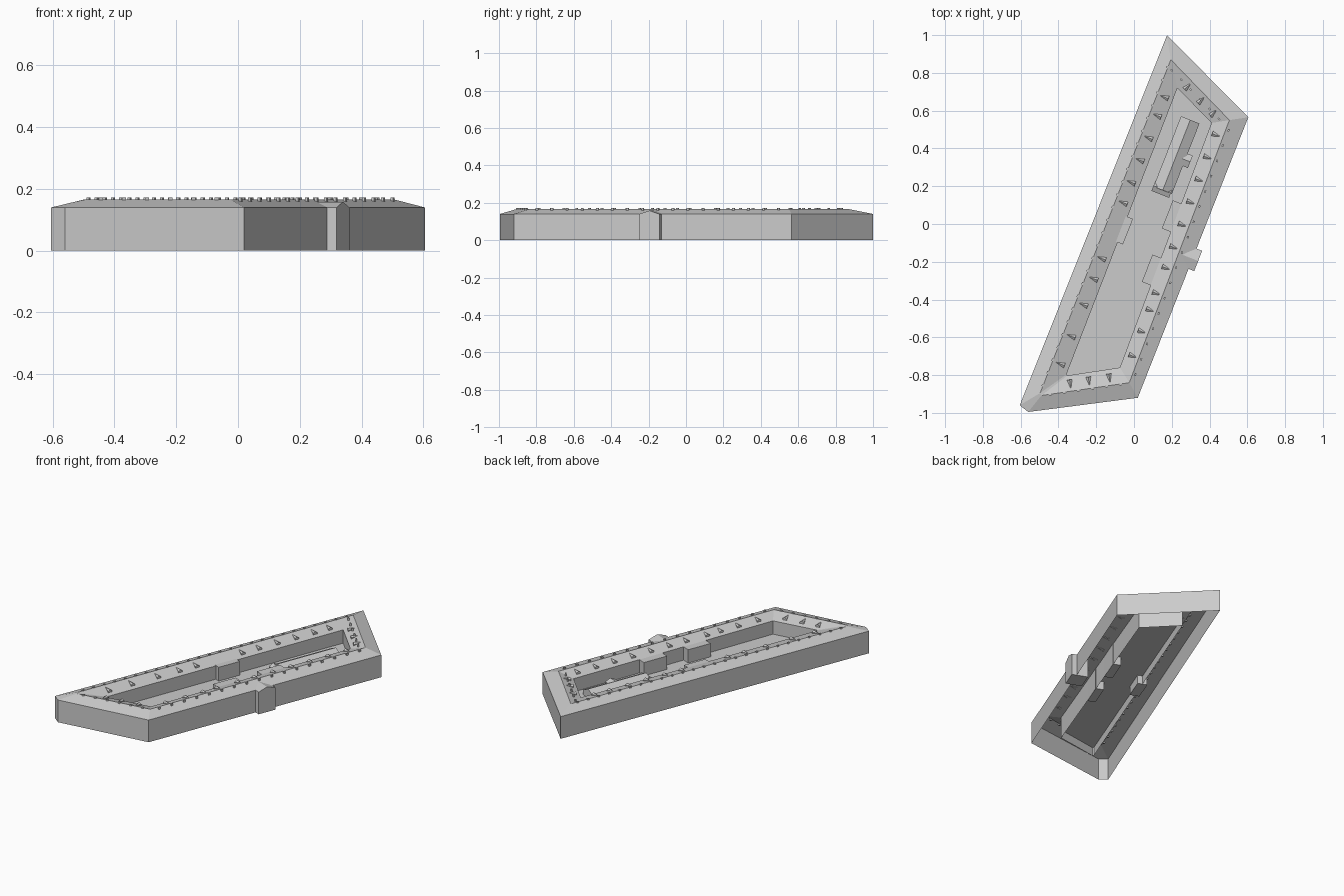
import bpy, bmesh
from mathutils import Vector

if "Cube" in bpy.data.objects:
    bpy.data.objects.remove(bpy.data.objects["Cube"])

# Plan outlines, clockwise from the north tip
OUTER = [(.175, 1), (.605, .565), (.02, -.92), (-.56, -.995), (-.605, -.96)]
RIDGE = [(.195, .87), (.505, .55), (-.025, -.84), (-.49, -.908), (-.497, -.895)]
INNER = [(.23, .72), (.41, .535), (-.075, -.76), (-.352, -.802), (-.358, -.797)]
EAVE, TOP, INNER_EAVE, FLOOR = .14, .166, .139, .055
U = Vector((.364, .931, 0)).normalized()      # along the long sides
N = Vector((U.y, -U.x, 0))                    # out through the right side


def finish(name, bm):
    me = bpy.data.meshes.new(name)
    bm.to_mesh(me)
    bm.free()
    ob = bpy.data.objects.new(name, me)
    bpy.context.collection.objects.link(ob)
    return ob


def stacked(name, levels, cap=False):
    """Join successive closed loops with faces."""
    bm = bmesh.new()
    loops = [[bm.verts.new((x, y, z)) for x, y in pts] for pts, z in levels]
    for a, b in zip(loops, loops[1:]):
        for i in range(len(a)):
            j = (i + 1) % len(a)
            bm.faces.new((a[j], a[i], b[i], b[j]))
    if cap:
        bm.faces.new(loops[-1][::-1])
    return finish(name, bm)


def house(name, centre, along, length, width, z0, z1, zr):
    """Block with a gable roof whose ridge runs in direction along."""
    along = along.normalized()
    side = Vector((along.y, -along.x, 0))
    c = Vector((*centre, 0))
    prof = [(-width / 2, z0), (width / 2, z0), (width / 2, z1), (-width / 2, z1)]
    if zr > z1:
        prof.insert(3, (0, zr))
    bm = bmesh.new()
    ends = [[bm.verts.new(c + along * s * length / 2 + side * w + Vector((0, 0, z)))
             for w, z in prof] for s in (-1, 1)]
    bm.faces.new(ends[0])
    bm.faces.new(ends[1][::-1])
    n = len(prof)
    for i in range(n):
        j = (i + 1) % n
        bm.faces.new((ends[0][i], ends[1][i], ends[1][j], ends[0][j]))
    bmesh.ops.recalc_face_normals(bm, faces=bm.faces)
    return finish(name, bm)


# Hollow ring building: outer walls, both roof slopes, courtyard walls
stacked("ring_building", [(OUTER, 0), (OUTER, EAVE), (RIDGE, TOP),
                          (INNER, INNER_EAVE), (INNER, 0)])
# Raised courtyard floor
bm = bmesh.new()
bm.faces.new([bm.verts.new((x, y, FLOOR)) for x, y in INNER][::-1])
finish("courtyard_floor", bm)

# Gabled entrance on the right side
edge = Vector((.605, .565, 0)) - U * .805
c = edge - N * .02
house("entrance_bay", (c.x, c.y), N, .10, .115, 0, EAVE, .158)

# Stair blocks against the courtyard walls
house("stair_block_right_a", (.20, .042), U, .16, .05, 0, .139, .139)
house("stair_block_right_b", (.093, -.243), U, .155, .05, 0, .139, .139)
house("stair_block_left", (-.06, -.03), U, .145, .06, 0, .142, .142)

# Small hall standing in the courtyard
house("courtyard_hall", (.225, .365), U, .40, .105, FLOOR, .085, .11)
house("hall_annex", (.15, .185), N, .10, .06, FLOOR, .08, .095)
house("hall_porch", (.27, .34), N, .06, .07, FLOOR, .08, .095)


# Dormers on the courtyard slope
def slope_point(i, f, t):
    """Point f along side i, t of the way from ridge to courtyard eave."""
    j = (i + 1) % 5
    mix = [Vector((*RIDGE[k], TOP)).lerp(Vector((*INNER[k], INNER_EAVE)), t) for k in (i, j)]
    return mix[0].lerp(mix[1], f)


def side_axes(i):
    d = Vector((*RIDGE[(i + 1) % 5], 0)) - Vector((*RIDGE[i], 0))
    d.normalize()
    return d, Vector((d.y, -d.x, 0))          # along, toward courtyard


def dormer(bm, i, f):
    d, inn = side_axes(i)
    p = slope_point(i, f, .72)
    up = Vector((0, 0, 1))
    a, b = p - d * .014, p + d * .014
    pts = [a, b, b + up * .008, p + up * .017, a + up * .008, p - inn * .05 + up * .014]
    v = [bm.verts.new(q) for q in pts]
    for face in ((0, 1, 2, 3, 4), (1, 5, 2), (2, 5, 3), (3, 5, 4), (4, 5, 0)):
        bm.faces.new([v[k] for k in face])


left_y = [.68, .58, .46, .34, .22, .11, -.19, -.30, -.44, -.61, -.76]
right_y = [.48, .36, .24, .12, 0, -.12, -.23, -.365, -.455, -.57, -.70]
bm = bmesh.new()
for side, ys in ((4, left_y), (1, right_y)):
    y0, y1 = slope_point(side, 0, .6).y, slope_point(side, 1, .6).y
    for y in ys:
        dormer(bm, side, (y - y0) / (y1 - y0))
for f in (.22, .55, .85):
    dormer(bm, 0, f)
    dormer(bm, 2, f)
bmesh.ops.recalc_face_normals(bm, faces=bm.faces)
finish("dormers", bm)

# Small chimneys along the ridge
bm = bmesh.new()
rows = {4: (26, -.003), 1: (17, -.015), 0: (6, .035), 2: (6, -.003)}
for side, (count, shift) in rows.items():
    d, inn = side_axes(side)
    for k in range(count):
        p = slope_point(side, (k + .6) / (count + .2), 0) + inn * shift
        geo = bmesh.ops.create_cube(bm, size=1)["verts"]
        for v in geo:
            q = v.co.copy()
            v.co = Vector((p.x, p.y, .164)) + d * q.x * .013 + inn * q.y * .009 + Vector((0, 0, q.z * .016))
finish("chimneys", bm)
